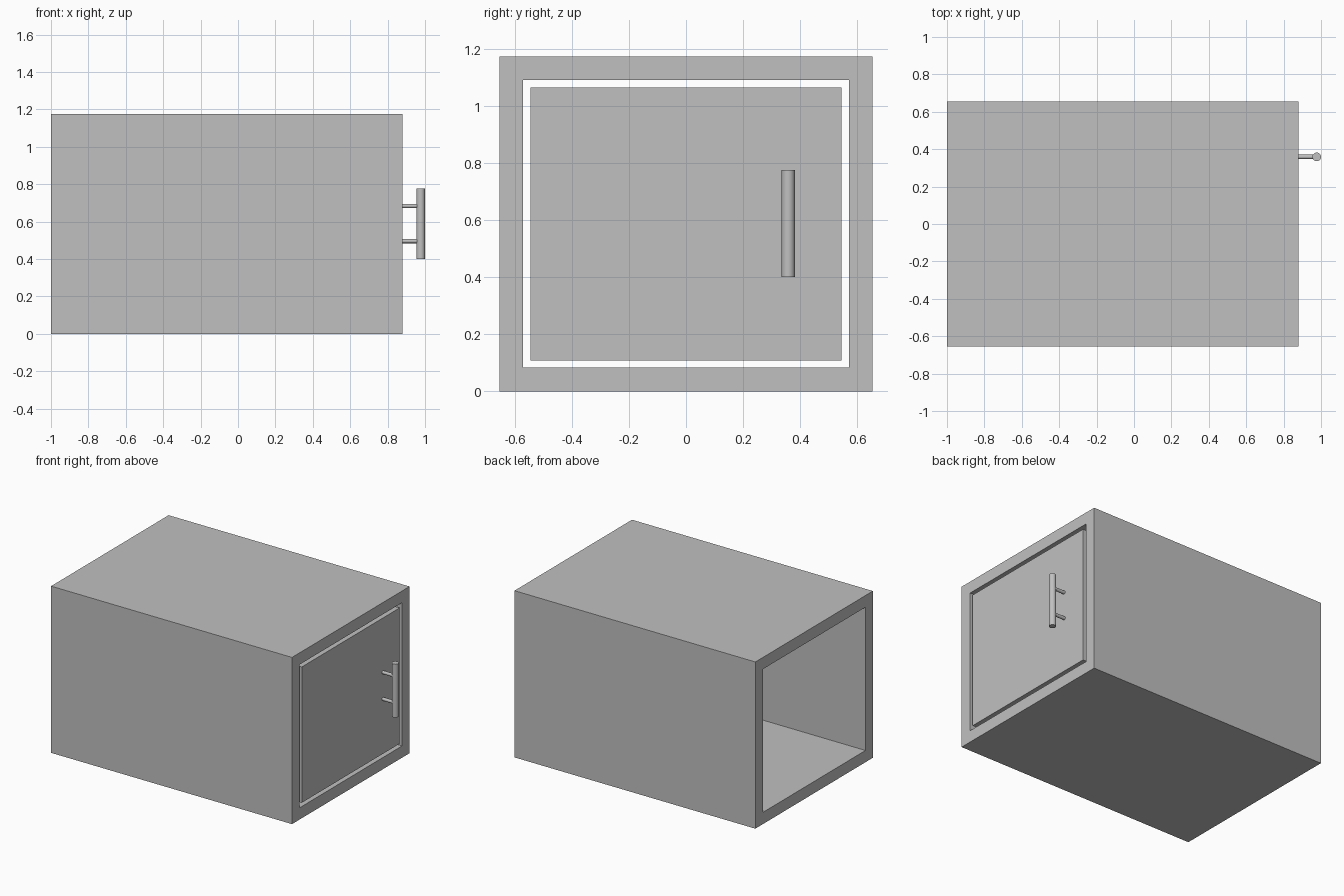
import bpy
import bmesh
from math import pi
from mathutils import Matrix, Vector

default = bpy.data.objects.get("Cube")
if default:
    bpy.data.objects.remove(default, do_unlink=True)

GREY = (0.53, 0.53, 0.53, 1)
grey = bpy.data.materials.new("plain grey")
grey.use_nodes = True
grey.diffuse_color = GREY
grey.node_tree.nodes["Principled BSDF"].inputs["Base Color"].default_value = GREY

# Main dimensions
BACK, FRONT = -1.0, 0.88
HALF_WIDTH, HEIGHT = 0.655, 1.176
WALL, GAP, DOOR_DEPTH = 0.083, 0.026, 0.08
MID = HEIGHT / 2


def finish(bm, name):
    bmesh.ops.recalc_face_normals(bm, faces=bm.faces)
    mesh = bpy.data.meshes.new(name)
    bm.to_mesh(mesh)
    bm.free()
    mesh.materials.append(grey)
    obj = bpy.data.objects.new(name, mesh)
    bpy.context.collection.objects.link(obj)
    return obj


def rectangle(bm, x, inset):
    """Vertex loop across the body at x, inset from its outside."""
    y, z = HALF_WIDTH - inset, MID - inset
    return [bm.verts.new((x, sy * y, MID + sz * z))
            for sy, sz in ((-1, -1), (1, -1), (1, 1), (-1, 1))]


def bridge(bm, a, b):
    for i in range(4):
        j = (i + 1) % 4
        bm.faces.new((a[i], a[j], b[j], b[i]))


def cylinder(name, start, end, radius):
    """Smooth capped cylinder between two points."""
    start, end = Vector(start), Vector(end)
    axis = end - start
    turn = axis.to_track_quat("Z", "Y").to_matrix().to_4x4()
    bm = bmesh.new()
    bmesh.ops.create_cone(bm, cap_ends=True, segments=32, radius1=radius,
                          radius2=radius, depth=axis.length,
                          matrix=Matrix.Translation((start + end) / 2) @ turn)
    obj = finish(bm, name)
    bpy.ops.object.select_all(action="DESELECT")
    obj.select_set(True)
    bpy.context.view_layer.objects.active = obj
    bpy.ops.object.shade_smooth_by_angle(angle=pi / 6)
    return obj


# Cabinet body: rectangular tube open at both ends
bm = bmesh.new()
loops = [rectangle(bm, x, inset) for x, inset in
         ((BACK, 0), (FRONT, 0), (FRONT, WALL), (BACK, WALL))]
for i, loop in enumerate(loops):
    bridge(bm, loop, loops[(i + 1) % 4])
finish(bm, "cabinet_body")

# Door: flush panel with a clear gap around it
bm = bmesh.new()
inner = rectangle(bm, FRONT - DOOR_DEPTH, WALL + GAP)
outer = rectangle(bm, FRONT, WALL + GAP)
bridge(bm, inner, outer)
bm.faces.new(inner)
bm.faces.new(outer)
finish(bm, "door")

# Handle: upright bar on two posts
BAR_RADIUS = 0.023
bar_x, bar_y = 1 - BAR_RADIUS, 0.359
cylinder("handle_bar", (bar_x, bar_y, 0.401), (bar_x, bar_y, 0.777), BAR_RADIUS)
for name, z in (("lower_handle_post", 0.496), ("upper_handle_post", 0.684)):
    cylinder(name, (FRONT, bar_y, z), (bar_x, bar_y, z), 0.0115)
